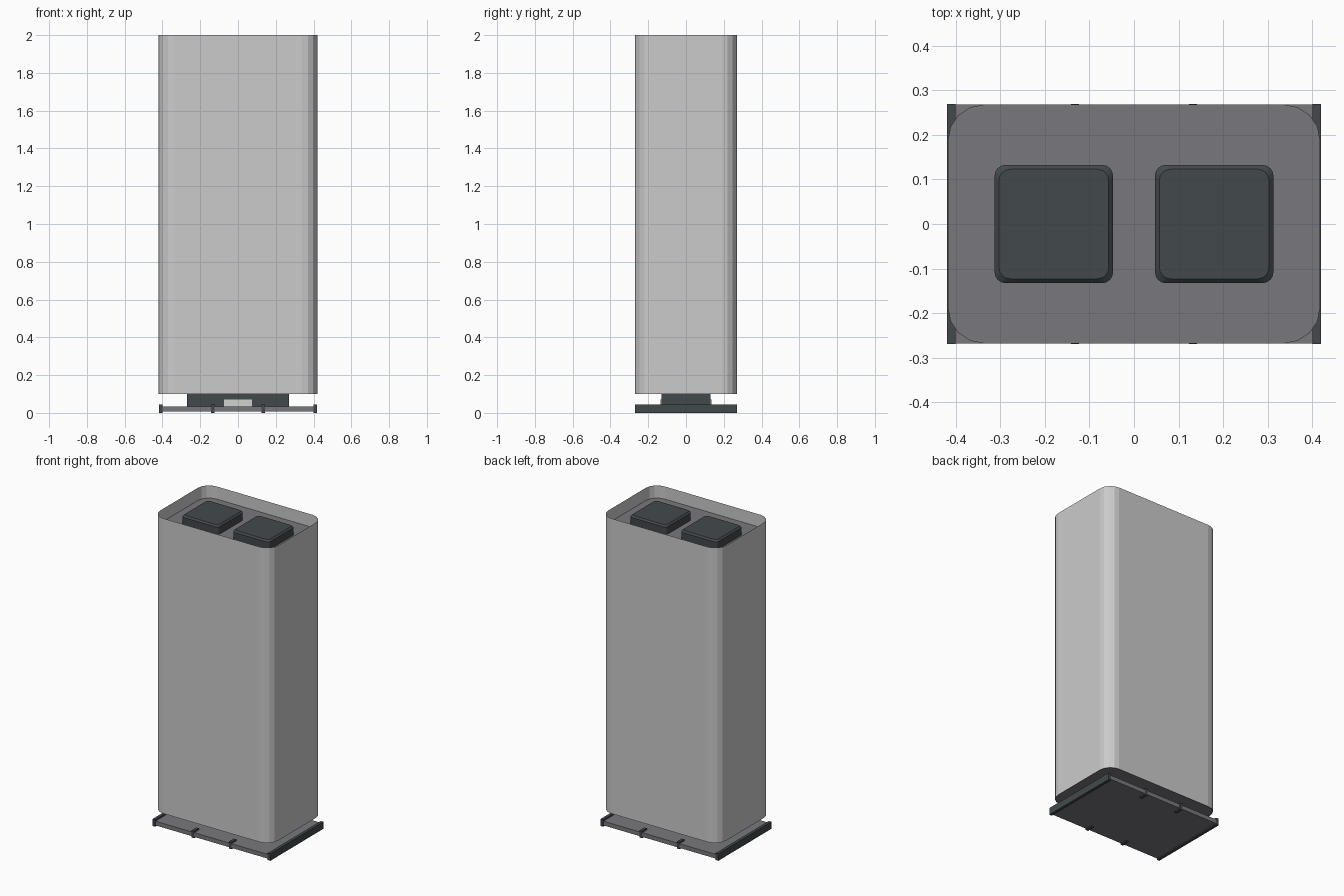
import bpy, bmesh, math

cube = bpy.data.objects.get("Cube")
if cube:
    bpy.data.objects.remove(cube, do_unlink=True)

HX, HY, R = 0.42, 0.27, 0.08
BOTTOM, TOP, FLOORS = 0.1, 2.0, 36


def material(name, rgb):
    m = bpy.data.materials.new(name)
    m.use_nodes = True
    color = (*rgb, 1)
    m.diffuse_color = color
    m.node_tree.nodes["Principled BSDF"].inputs["Base Color"].default_value = color
    return m


light = material("light panel", (0.6, 0.6, 0.6))
joint = material("dark joint", (0.1, 0.1, 0.1))
grey = material("grey slab", (0.19, 0.185, 0.205))
dark = material("dark slate", (0.055, 0.066, 0.072))
glass = material("pale entrance", (0.62, 0.65, 0.62))


def finish(name, bm, *mats):
    mesh = bpy.data.meshes.new(name)
    bm.to_mesh(mesh)
    bm.free()
    for m in mats:
        mesh.materials.append(m)
    obj = bpy.data.objects.new(name, mesh)
    bpy.context.collection.objects.link(obj)
    return obj


def rounded_rect(hx, hy, r, nx=1, ny=1, nc=4):
    """Outline with nx / ny divisions on the sides and nc per corner."""
    pts = []
    corners = [(1, -1, ny), (1, 1, nx), (-1, 1, ny), (-1, -1, nx)]
    for i, (sx, sy, n) in enumerate(corners):
        cx, cy = sx * (hx - r), sy * (hy - r)
        for k in range(nc + 1):
            a = math.radians(90 * (i - 1 + k / nc))
            pts.append((cx + r * math.cos(a), cy + r * math.sin(a)))
        # divide the straight side that follows this corner
        x, y = pts[-1]
        length = 2 * (hy - r) if i % 2 == 0 else 2 * (hx - r)
        dx, dy = -math.sin(a), math.cos(a)
        for k in range(1, n):
            pts.append((x + dx * length * k / n, y + dy * length * k / n))
    return pts


def slab(name, outline, z0, z1, mat):
    bm = bmesh.new()
    face = bm.faces.new([bm.verts.new((x, y, z0)) for x, y in outline])
    ext = bmesh.ops.extrude_face_region(bm, geom=[face])
    for v in ext["geom"]:
        if isinstance(v, bmesh.types.BMVert):
            v.co.z = z1
    bmesh.ops.recalc_face_normals(bm, faces=bm.faces[:])
    return finish(name, bm, mat)


def box(name, x0, x1, y0, y1, z0, z1, mat):
    return slab(name, [(x0, y0), (x1, y0), (x1, y1), (x0, y1)], z0, z1, mat)


# Facade: a ring of panels per floor, each set back inside a thin dark frame
bm = bmesh.new()
outline = rounded_rect(HX, HY, R, 20, 12)
rings = []
for f in range(FLOORS + 1):
    z = BOTTOM + (TOP - BOTTOM) * f / FLOORS
    rings.append([bm.verts.new((x, y, z)) for x, y in outline])
count = len(outline)
for low, high in zip(rings, rings[1:]):
    for i in range(count):
        j = (i + 1) % count
        bm.faces.new((low[i], low[j], high[j], high[i]))
panels = bm.faces[:]
frames = bmesh.ops.inset_individual(bm, faces=panels, thickness=0.0014, depth=-0.004)
for face in frames["faces"]:
    face.material_index = 1
for face in panels:
    face.material_index = 0
finish("facade", bm, light, joint)

# Roof deck and tower underside
inner = rounded_rect(HX - 0.002, HY - 0.002, R)
slab("roof_deck", inner, 1.90, 1.92, grey)
slab("tower_underside", inner, BOTTOM, BOTTOM + 0.01, grey)

# Two rooftop plant boxes with chamfered lids
for side, name in ((1, "left"), (-1, "right")):
    bm = bmesh.new()
    levels = [(0.133, 1.915), (0.133, 1.967), (0.123, 1.977)]
    loops = []
    for half, z in levels:
        pts = rounded_rect(half, half, 0.025)
        loops.append([bm.verts.new((x + side * 0.18, y, z)) for x, y in pts])
    for a, b in zip(loops, loops[1:]):
        for i in range(len(a)):
            j = (i + 1) % len(a)
            bm.faces.new((a[i], a[j], b[j], b[i]))
    bm.faces.new(loops[-1])
    finish(name + "_roof_box", bm, dark)

# Lobby with an entrance at front and back
box("lobby", -0.27, 0.27, -0.13, 0.13, 0.02, BOTTOM, dark)
for side, name in ((-1, "front"), (1, "back")):
    y = side * 0.132
    box(name + "_entrance", -0.075, 0.075, y - 0.003, y + 0.003, 0.035, 0.07, glass)

# Ground plate with side curbs and short edge blocks
box("ground_plate", -0.41, 0.41, -0.268, 0.268, 0.008, 0.035, grey)
for sx, name in ((1, "left"), (-1, "right")):
    x = sx * 0.41
    box(name + "_curb", x - 0.0095, x + 0.0095, -HY, HY, 0, 0.045, dark)
    for sy, end in ((-1, "front"), (1, "back")):
        x, y = sx * 0.133, sy * 0.245
        box(f"{end}_{name}_block", x - 0.009, x + 0.009,
            y - 0.025, y + 0.025, 0, 0.045, dark)
